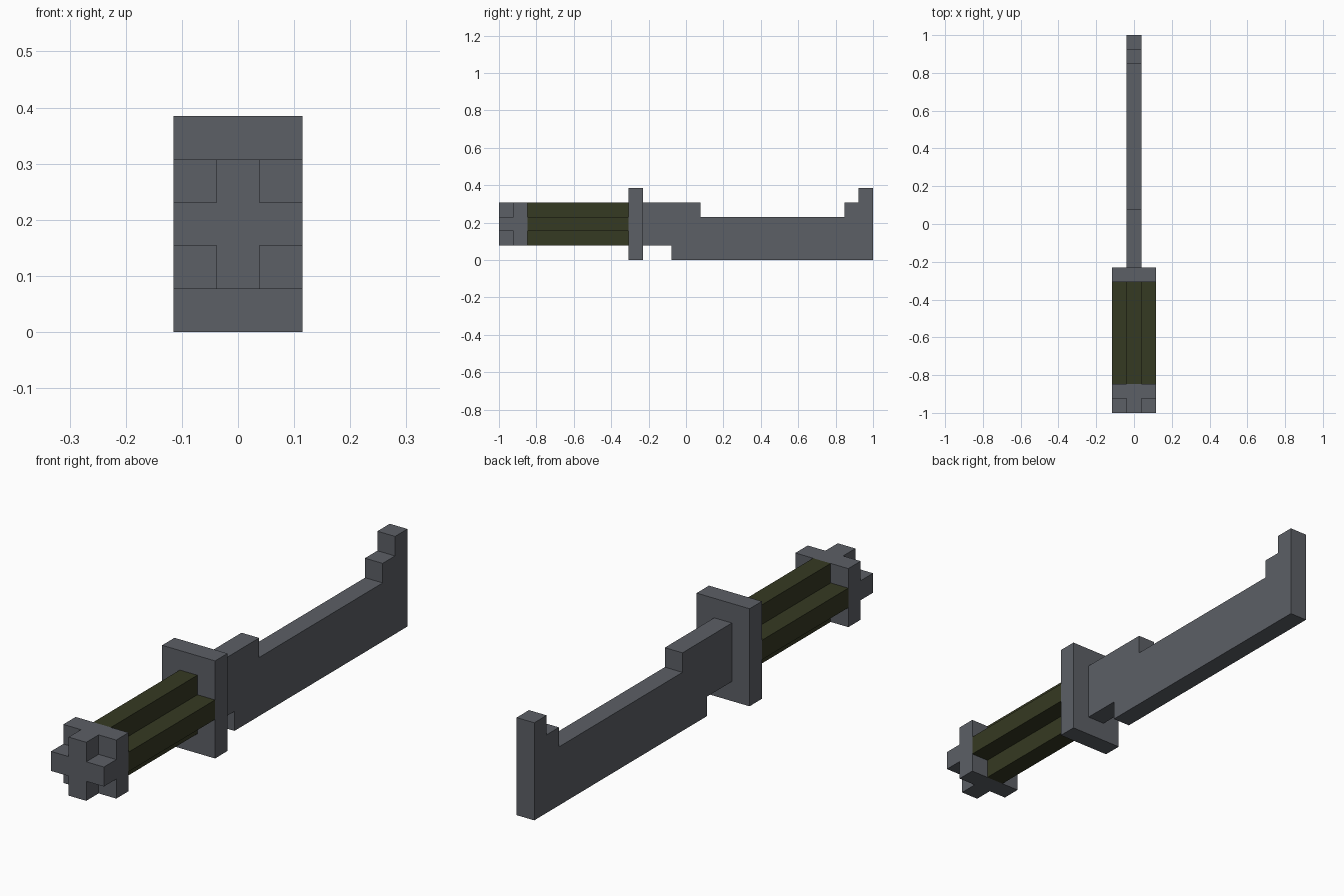
import bpy
import bmesh

cube = bpy.data.objects.get("Cube")
if cube:
    bpy.data.objects.remove(cube, do_unlink=True)

U = 1 / 13  # grid unit: the model is 26 units long


def material(name, rgb):
    mat = bpy.data.materials.new(name)
    mat.use_nodes = True
    mat.diffuse_color = (*rgb, 1)
    mat.node_tree.nodes["Principled BSDF"].inputs["Base Color"].default_value = (*rgb, 1)
    return mat


steel = material("dark steel", (0.107, 0.115, 0.133))
olive = material("olive wrap", (0.036, 0.041, 0.016))


def prism(name, outline, axis, start, end, mat):
    """Extrude an outline in grid units: (x, z) along y, or (y, z) along x."""
    bm = bmesh.new()
    place = (lambda a, b: (start, a, b)) if axis == "x" else (lambda a, b: (a, start, b))
    verts = [bm.verts.new([c * U for c in place(a, b)]) for a, b in outline]
    face = bm.faces.new(verts)
    extruded = bmesh.ops.extrude_face_region(bm, geom=[face])["geom"]
    moved = [g for g in extruded if isinstance(g, bmesh.types.BMVert)]
    depth = (end - start) * U
    bmesh.ops.translate(bm, verts=moved, vec=(depth, 0, 0) if axis == "x" else (0, depth, 0))
    bmesh.ops.recalc_face_normals(bm, faces=bm.faces)
    mesh = bpy.data.meshes.new(name)
    bm.to_mesh(mesh)
    bm.free()
    mesh.materials.append(mat)
    obj = bpy.data.objects.new(name, mesh)
    bpy.context.collection.objects.link(obj)
    return obj


def rectangle(half_width, bottom, top):
    return [(-half_width, bottom), (half_width, bottom), (half_width, top), (-half_width, top)]


# Plus-shaped section shared by the grip and the pommel end
cross = [(-.5, 1), (.5, 1), (.5, 2), (1.5, 2), (1.5, 3), (.5, 3),
         (.5, 4), (-.5, 4), (-.5, 3), (-1.5, 3), (-1.5, 2), (-.5, 2)]

# Handle, from the butt forward to the guard
prism("pommel_end", cross, "y", -13, -12, steel)
prism("pommel_block", rectangle(1.5, 1, 4), "y", -12, -11, steel)
prism("grip", cross, "y", -11, -4, olive)
prism("guard", rectangle(1.5, 0, 5), "y", -4, -3, steel)

# Blade with a stepped heel and a stepped, upturned tip
blade = [(-3, 1), (-1, 1), (-1, 0), (13, 0), (13, 5), (12, 5),
         (12, 4), (11, 4), (11, 3), (1, 3), (1, 4), (-3, 4)]
prism("blade", blade, "x", -.5, .5, steel)
